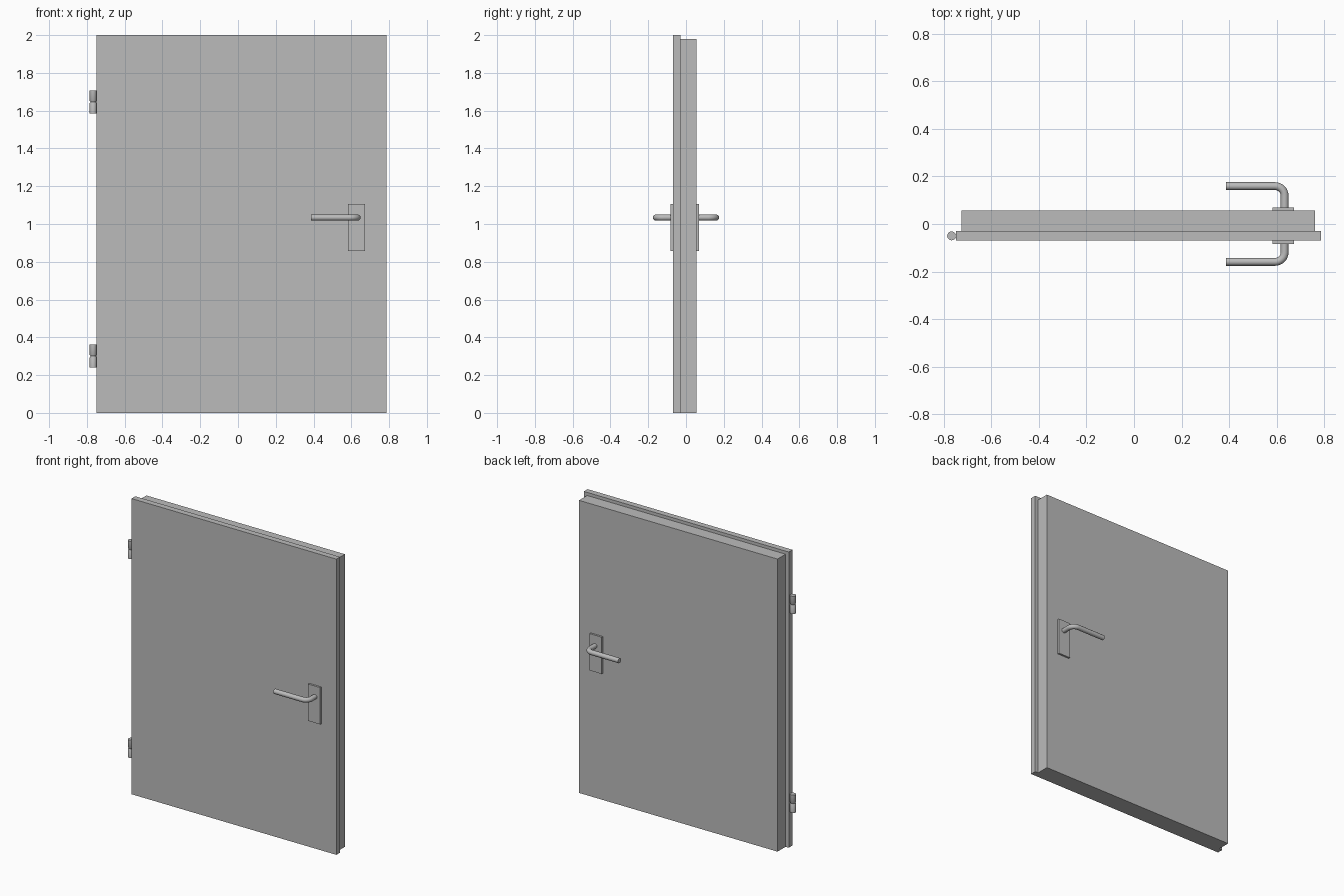
import bpy
import bmesh
import math
from mathutils import Vector

cube = bpy.data.objects.get("Cube")
if cube:
    bpy.data.objects.remove(cube, do_unlink=True)

grey = bpy.data.materials.new("plain grey")
grey.use_nodes = True
colour = (0.5, 0.5, 0.5, 1)
grey.diffuse_color = colour
grey.node_tree.nodes["Principled BSDF"].inputs["Base Color"].default_value = colour


def add_object(name, data):
    obj = bpy.data.objects.new(name, data)
    bpy.context.collection.objects.link(obj)
    data.materials.append(grey)
    return obj


def add_mesh(name, bm):
    bmesh.ops.recalc_face_normals(bm, faces=bm.faces)
    mesh = bpy.data.meshes.new(name)
    bm.to_mesh(mesh)
    bm.free()
    return add_object(name, mesh)


def box(name, low, high):
    low, high = Vector(low), Vector(high)
    bm = bmesh.new()
    bmesh.ops.create_cube(bm, size=1)
    for v in bm.verts:
        v.co = (low + high) / 2 + v.co * (high - low)
    return add_mesh(name, bm)


def smooth(obj):
    bpy.ops.object.select_all(action="DESELECT")
    obj.select_set(True)
    bpy.context.view_layer.objects.active = obj
    bpy.ops.object.shade_smooth_by_angle(angle=math.radians(35))


# Rebated door leaf: wide front skin, narrower core behind
FRONT, REBATE, BACK = -0.07, -0.03, 0.056
box("door_front_panel", (-0.748, FRONT, 0), (0.785, REBATE, 2))
box("door_back_panel", (-0.724, REBATE, 0), (0.761, BACK, 1.979))


# Lever handle: stem, rounded bend and grip swept along one path
def handle(name, side, face):
    radius, bend, z = 0.0165, 0.04, 1.034
    stem_x, grip_y = 0.633, 0.159
    path = [(stem_x, side * abs(face))]
    for i in range(9):
        a = math.pi / 2 * i / 8
        path.append((stem_x - bend + bend * math.cos(a),
                     side * (grip_y - bend + bend * math.sin(a))))
    path.append((0.386, side * grip_y))

    curve = bpy.data.curves.new(name, "CURVE")
    curve.dimensions = "3D"
    curve.bevel_depth = radius
    curve.bevel_resolution = 4
    curve.use_fill_caps = True
    spline = curve.splines.new("POLY")
    spline.points.add(len(path) - 1)
    for point, (x, y) in zip(spline.points, path):
        point.co = (x, y, z, 1)
    obj = add_object(name, curve)
    bpy.ops.object.select_all(action="DESELECT")
    obj.select_set(True)
    bpy.context.view_layer.objects.active = obj
    bpy.ops.object.convert(target="MESH")
    smooth(bpy.context.view_layer.objects.active)


for label, side, face in (("front", -1, FRONT), ("back", 1, BACK)):
    outer = face + side * 0.013
    box(label + "_handle_plate", (0.583, min(face, outer), 0.857),
        (0.673, max(face, outer), 1.106))
    handle(label + "_handle", side, face)


# Hinge barrel: turned profile with a groove at mid height
def hinge(name, z):
    half, r, groove = 0.06, 0.0187, 0.007
    profile = [(0, -half), (r, -half), (r, -groove), (r * 0.75, 0),
               (r, groove), (r, half), (0, half)]
    bm = bmesh.new()
    verts = [bm.verts.new((x, 0, h)) for x, h in profile]
    edges = [bm.edges.new(pair) for pair in zip(verts, verts[1:])]
    bmesh.ops.spin(bm, geom=verts + edges, cent=(0, 0, 0), axis=(0, 0, 1),
                   angle=2 * math.pi, steps=16)
    bmesh.ops.remove_doubles(bm, verts=bm.verts, dist=0.0001)
    obj = add_mesh(name, bm)
    obj.location = (-0.7665, -0.05, z)
    smooth(obj)


hinge("upper_hinge", 1.646)
hinge("lower_hinge", 0.301)
